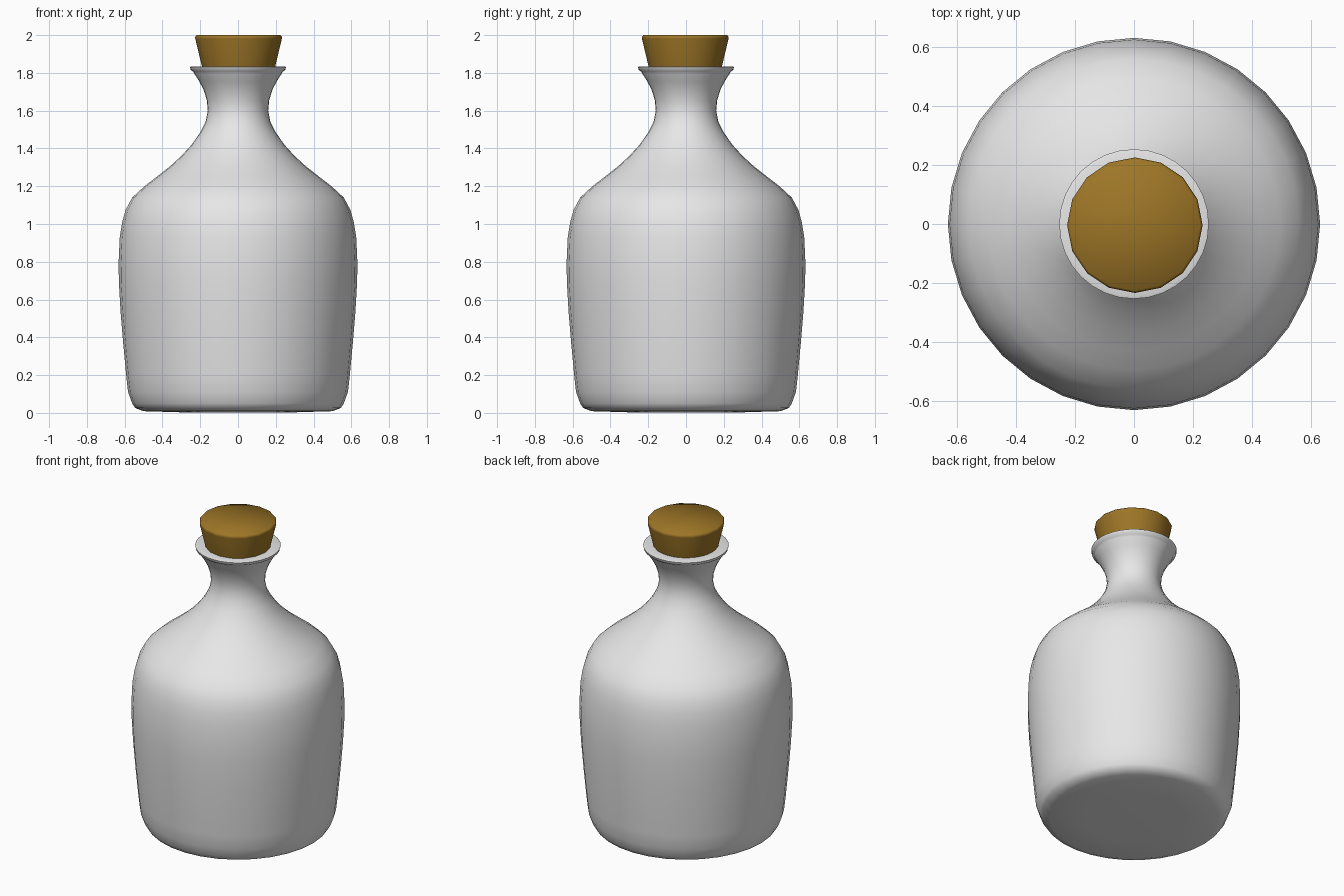
import bpy, bmesh, math

if "Cube" in bpy.data.objects:
    bpy.data.objects.remove(bpy.data.objects["Cube"])


def material(name, rgb):
    m = bpy.data.materials.new(name)
    m.diffuse_color = (*rgb, 1)
    m.use_nodes = True
    m.node_tree.nodes["Principled BSDF"].inputs["Base Color"].default_value = m.diffuse_color
    return m


def lathe(name, profile, sides, mat, offset=(0, 0), angle=40):
    """Spin (radius, height) points about z; radius 0 closes to a point."""
    bm = bmesh.new()
    rings = []
    for r, z in profile:
        if r == 0:
            rings.append([bm.verts.new((0, 0, z))])
        else:
            rings.append([bm.verts.new((r * math.cos(2 * math.pi * i / sides),
                                        r * math.sin(2 * math.pi * i / sides), z))
                          for i in range(sides)])
    for a, b in zip(rings, rings[1:]):
        for i in range(sides):
            j = (i + 1) % sides
            if len(a) == 1:
                bm.faces.new((a[0], b[j], b[i]))
            elif len(b) == 1:
                bm.faces.new((a[i], a[j], b[0]))
            else:
                bm.faces.new((a[i], a[j], b[j], b[i]))
    bmesh.ops.recalc_face_normals(bm, faces=bm.faces)
    me = bpy.data.meshes.new(name)
    bm.to_mesh(me)
    bm.free()
    me.materials.append(mat)
    ob = bpy.data.objects.new(name, me)
    ob.location = (offset[0], offset[1], 0)
    bpy.context.collection.objects.link(ob)
    bpy.ops.object.select_all(action='DESELECT')
    ob.select_set(True)
    bpy.context.view_layer.objects.active = ob
    bpy.ops.object.shade_smooth_by_angle(angle=math.radians(angle))
    return ob


glass = material("pale_grey_glass", (0.8, 0.8, 0.8))
cork = material("brown_cork", (0.34, 0.18, 0.02))

# Bottle: base, body, shoulder, neck, flared lip and inside of the mouth
lathe("bottle", [
    (0, 0.003), (0.30, 0.003), (0.50, 0.009), (0.545, 0.026), (0.56, 0.05),
    (0.582, 0.11), (0.592, 0.20), (0.607, 0.36), (0.622, 0.54), (0.631, 0.70),
    (0.632, 0.80), (0.626, 0.93), (0.613, 1.01), (0.595, 1.075), (0.56, 1.14),
    (0.495, 1.20), (0.43, 1.25), (0.36, 1.305), (0.30, 1.36), (0.245, 1.42),
    (0.20, 1.485), (0.172, 1.54), (0.16, 1.60), (0.165, 1.655), (0.182, 1.71),
    (0.205, 1.755), (0.232, 1.797), (0.236, 1.806), (0.25, 1.815),
    (0.254, 1.832), (0.245, 1.835), (0.19, 1.835), (0.165, 1.74), (0.15, 1.66),
], 32, glass, angle=50)

# Tapered stopper
lathe("stopper", [
    (0, 1.66), (0.15, 1.66), (0.193, 1.83), (0.229, 1.98),
    (0.230, 1.99), (0.222, 2.0), (0, 2.0),
], 16, cork, offset=(0.003, -0.004), angle=60)
